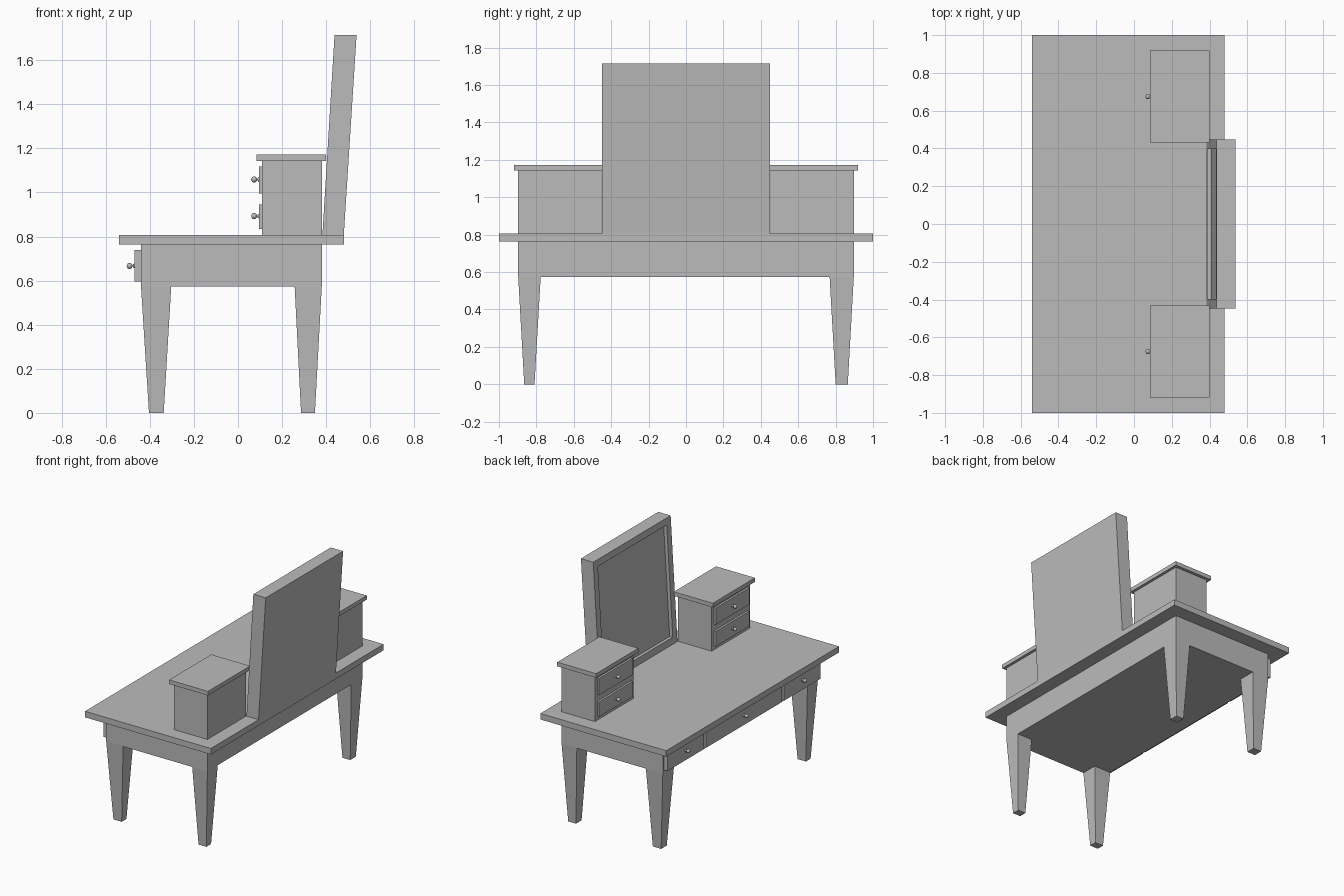
import bpy, bmesh, math
from mathutils import Vector

cube = bpy.data.objects.get("Cube")
if cube:
    bpy.data.objects.remove(cube, do_unlink=True)

GREY = (0.5, 0.5, 0.5, 1)
mat = bpy.data.materials.new("plain grey")
mat.use_nodes = True
mat.diffuse_color = GREY
mat.node_tree.nodes["Principled BSDF"].inputs["Base Color"].default_value = GREY


def add_object(name, bm):
    bmesh.ops.recalc_face_normals(bm, faces=bm.faces[:])
    mesh = bpy.data.meshes.new(name)
    bm.to_mesh(mesh)
    bm.free()
    mesh.materials.append(mat)
    obj = bpy.data.objects.new(name, mesh)
    bpy.context.collection.objects.link(obj)
    return obj


def tapered(bottom, top, z0, z1):
    """Six-sided block between two (x0, x1, y0, y1) rectangles."""
    bm = bmesh.new()
    rings = []
    for (x0, x1, y0, y1), z in ((bottom, z0), (top, z1)):
        rings.append([bm.verts.new((x, y, z))
                      for x, y in ((x0, y0), (x1, y0), (x1, y1), (x0, y1))])
    low, high = rings
    bm.faces.new(low)
    bm.faces.new(high)
    for i in range(4):
        j = (i + 1) % 4
        bm.faces.new((low[i], low[j], high[j], high[i]))
    bmesh.ops.recalc_face_normals(bm, faces=bm.faces[:])
    return bm


def box(name, x0, x1, y0, y1, z0, z1):
    rect = (x0, x1, y0, y1)
    return add_object(name, tapered(rect, rect, z0, z1))


def knob(name, x, y, z):
    """Turned knob projecting towards -x from a drawer front at x."""
    r, reach = 0.014, 0.022
    profile = [(0.011, 0), (0.007, 0.006), (0.006, 0.011)]
    for i in range(1, 7):
        a = math.radians(150 - 25 * i)
        profile.append((r * math.sin(a), reach - r * math.cos(a)))
    profile.append((0, reach + r))
    bm = bmesh.new()
    verts = [bm.verts.new((x - d, y, z + rad)) for rad, d in sorted(profile, key=lambda p: p[1])]
    edges = [bm.edges.new(pair) for pair in zip(verts, verts[1:])]
    bmesh.ops.spin(bm, geom=verts + edges, cent=(x, y, z), axis=(1, 0, 0),
                   angle=math.tau, steps=12)
    bmesh.ops.remove_doubles(bm, verts=bm.verts[:], dist=0.0002)
    obj = add_object(name, bm)
    for poly in obj.data.polygons:
        poly.use_smooth = True


# Table top and apron
TOP = 0.807
box("table_top", -0.54, 0.48, -1, 1, 0.763, TOP)
box("apron", -0.44, 0.38, -0.897, 0.897, 0.573, 0.763)

# Tapered legs: outer edges and widths at top and foot
leg_x = {"front": ((-0.44, -0.303), (-0.404, -0.337)),
         "rear": ((0.257, 0.38), (0.286, 0.349))}
leg_y = {"right": ((-0.897, -0.777), (-0.865, -0.81)),
         "left": ((0.768, 0.897), (0.80, 0.865))}
for xn, (xt, xb) in leg_x.items():
    for yn, (yt, yb) in leg_y.items():
        add_object(f"{xn}_{yn}_leg", tapered(xb + yb, xt + yt, 0, 0.573))

# Apron drawers
for name, y0, y1 in (("left", 0.465, 0.885), ("middle", -0.437, 0.437),
                     ("right", -0.885, -0.465)):
    box(f"{name}_apron_drawer", -0.47, -0.44, y0, y1, 0.595, 0.74)
    knob(f"{name}_apron_knob", -0.47, (y0 + y1) / 2, 0.667)

# Small cabinets, each with a lid and two drawers
for name, side in (("left", 1), ("right", -1)):
    yc = 0.675 * side
    box(f"{name}_cabinet", 0.11, 0.38, yc - 0.222, yc + 0.222, TOP, 1.143)
    box(f"{name}_cabinet_lid", 0.085, 0.40, yc - 0.244, yc + 0.244, 1.143, 1.173)
    for level, z0, z1 in (("lower", 0.835, 0.945), ("upper", 0.995, 1.117)):
        box(f"{name}_{level}_drawer", 0.095, 0.11, yc - 0.195, yc + 0.195, z0, z1)
        knob(f"{name}_{level}_knob", 0.095, yc, (z0 + z1) / 2 + 0.003)

# Leaning mirror with a recessed panel
bm = tapered((0.383, 0.48, -0.448, 0.448), (0.438, 0.538, -0.448, 0.448), TOP, 1.715)
bm.faces.ensure_lookup_table()
front = min(bm.faces, key=lambda f: f.normal.x)
bmesh.ops.inset_region(bm, faces=[front], thickness=0.05, use_even_offset=True)
back_way = -front.normal.copy()
panel = bmesh.ops.extrude_face_region(bm, geom=[front])["geom"]
bmesh.ops.translate(bm, vec=back_way * 0.025,
                    verts=[g for g in panel if isinstance(g, bmesh.types.BMVert)])
if front.is_valid:
    bmesh.ops.delete(bm, geom=[front], context="FACES_ONLY")
add_object("mirror", bm)
